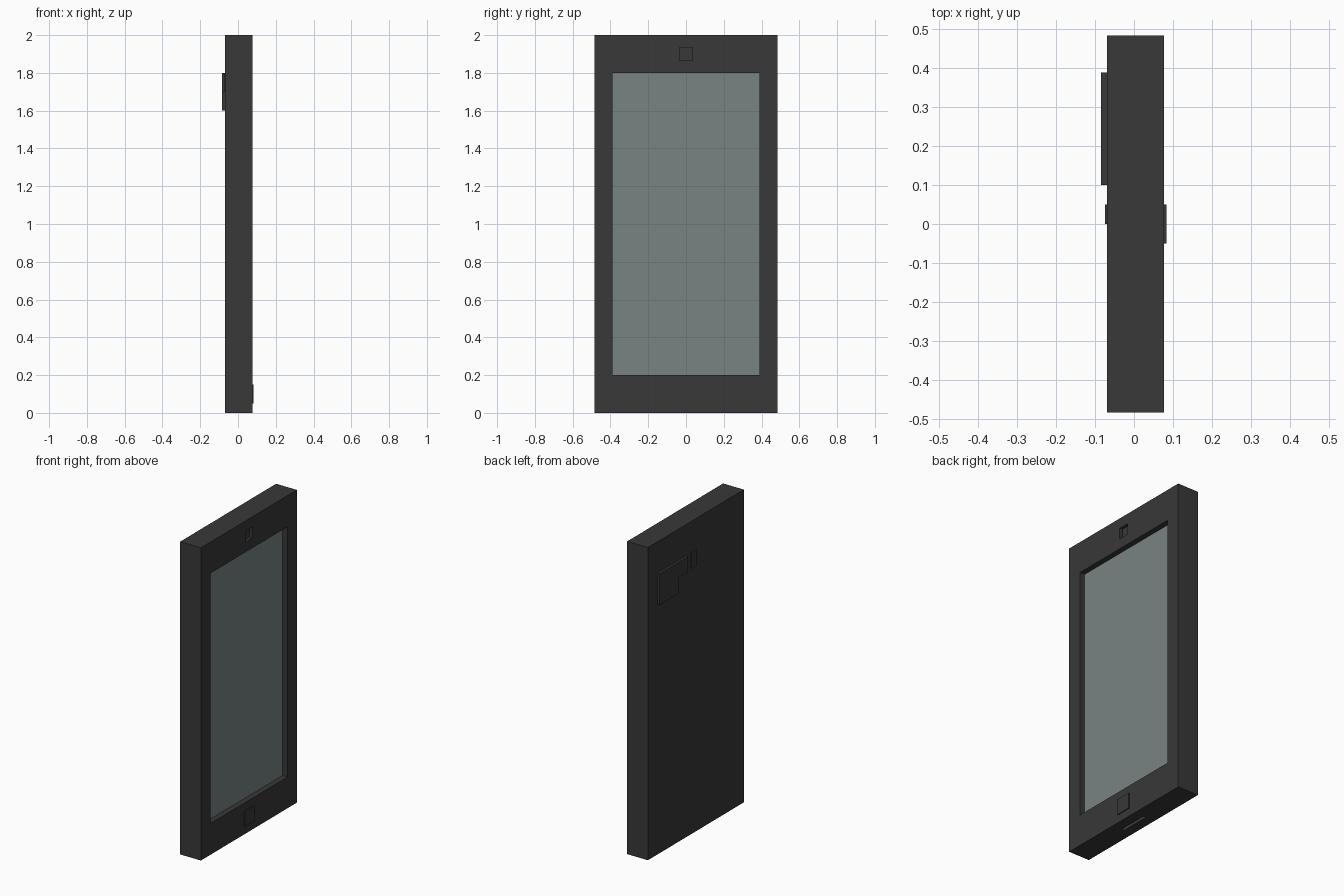
import bpy, bmesh
from mathutils import Vector

if "Cube" in bpy.data.objects:
    bpy.data.objects.remove(bpy.data.objects["Cube"])


def material(name, color):
    m = bpy.data.materials.new(name)
    m.diffuse_color = color
    m.use_nodes = True
    m.node_tree.nodes["Principled BSDF"].inputs["Base Color"].default_value = m.diffuse_color
    return m


def add_object(name, bm, mat):
    bmesh.ops.recalc_face_normals(bm, faces=bm.faces)
    me = bpy.data.meshes.new(name)
    bm.to_mesh(me)
    bm.free()
    ob = bpy.data.objects.new(name, me)
    bpy.context.collection.objects.link(ob)
    me.materials.append(mat)
    return ob


def box(name, x, y, z, mat):
    """Box from (min, max) ranges on each axis."""
    bm = bmesh.new()
    bmesh.ops.create_cube(bm, size=1)
    for v in bm.verts:
        v.co = Vector([r[0] if c < 0 else r[1] for c, r in zip(v.co, (x, y, z))])
    return add_object(name, bm, mat)


def plate(name, outline, x0, x1, mat):
    """Extrude a (y, z) outline along x."""
    bm = bmesh.new()
    face = bm.faces.new([bm.verts.new((x0, y, z)) for y, z in outline])
    ext = bmesh.ops.extrude_face_region(bm, geom=[face])
    verts = [g for g in ext["geom"] if isinstance(g, bmesh.types.BMVert)]
    bmesh.ops.translate(bm, verts=verts, vec=(x1 - x0, 0, 0))
    return add_object(name, bm, mat)


def cut(target, x, y, z, mat):
    """Carve a box-shaped recess and keep the result as plain mesh."""
    cutter = box("recess_cutter", x, y, z, mat)
    cutter.hide_render = True
    mod = target.modifiers.new("recess", "BOOLEAN")
    mod.operation = "DIFFERENCE"
    mod.solver = "EXACT"
    mod.object = cutter
    bpy.context.view_layer.objects.active = target
    bpy.ops.object.modifier_apply(modifier=mod.name)
    bpy.data.objects.remove(cutter)


dark = material("dark_casing", (0.04, 0.04, 0.04, 1))
glass = material("screen_glass", (0.19, 0.225, 0.225, 1))

BACK, FRONT = -0.07, 0.077

# Casing with recesses for screen, front camera and charging port
body = box("casing", (BACK, FRONT), (-0.485, 0.485), (0, 2), dark)
cut(body, (0.03, 0.2), (-0.39, 0.39), (0.2, 1.8), dark)
cut(body, (FRONT - 0.02, 0.2), (-0.035, 0.035), (1.865, 1.935), dark)
cut(body, (-0.007, 0.013), (-0.1, 0.1), (-0.1, 0.03), dark)

# Sunken screen panel
box("screen", (0.03, 0.042), (-0.39, 0.39), (0.2, 1.8), glass)

# Raised home button
box("home_button", (FRONT - 0.01, 0.083), (-0.05, 0.05), (0.05, 0.15), dark)

# L-shaped rear camera bump and the flash beside it
plate("rear_camera_bump",
      [(0.39, 1.6), (0.39, 1.8), (0.1, 1.8), (0.1, 1.7), (0.19, 1.7), (0.19, 1.6)],
      -0.085, BACK + 0.01, dark)
box("rear_flash", (-0.075, BACK + 0.01), (0.0, 0.05), (1.7, 1.8), dark)
